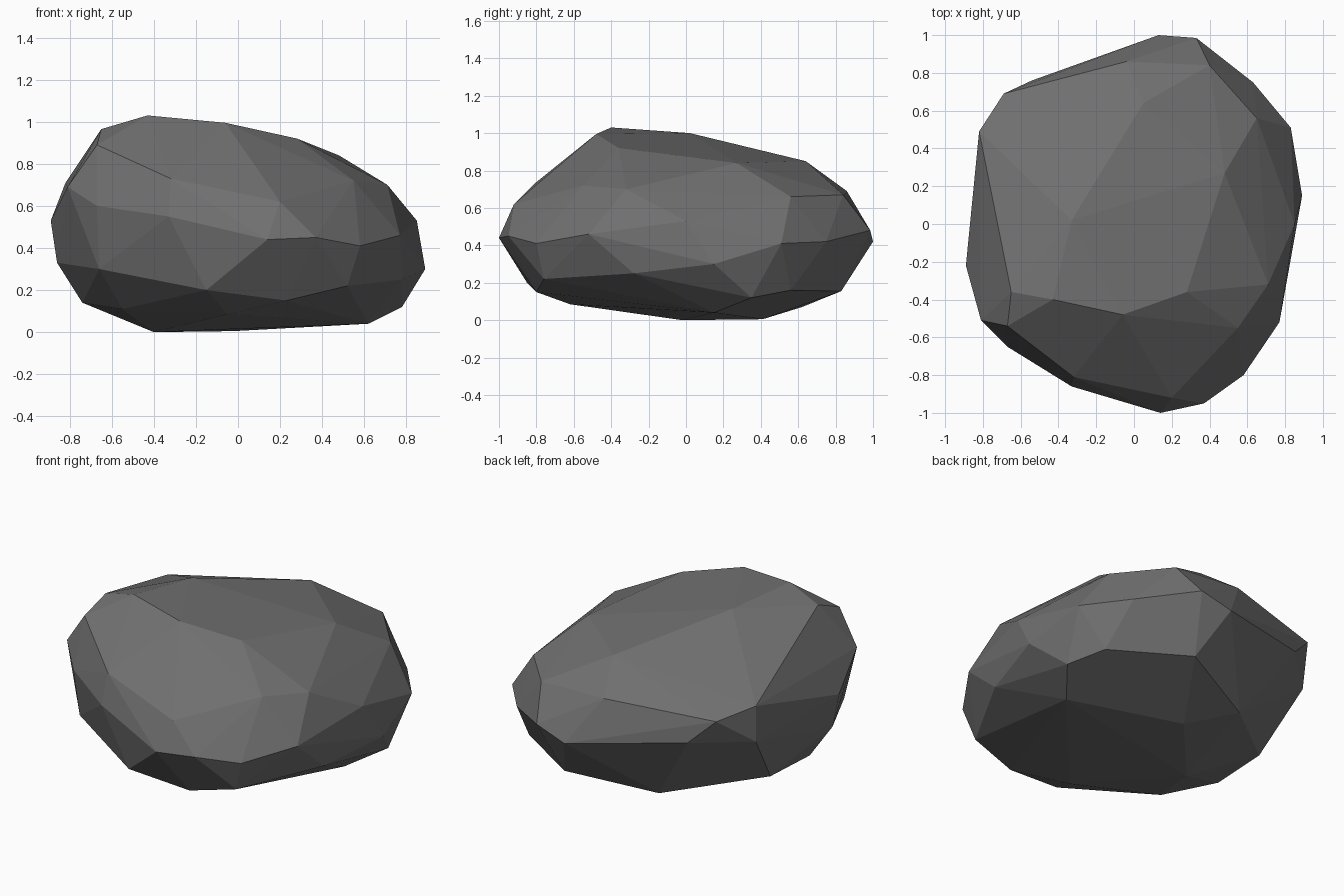
import bpy, bmesh
from math import radians

# Key corners of the boulder, from the resting face up to the crown
corners = [
    # underside
    (-.40, -.02, 0), (-.02, .41, .005), (.62, .15, .04), (-.05, -.62, .085),
    (-.55, -.42, .11), (.23, -.80, .15), (-.74, -.15, .14), (-.73, .22, .15),
    (-.25, .62, .07), (.25, .83, .155), (.68, .56, .16), (.78, .35, .12),
    # lower belt
    (-.66, -.60, .30), (-.15, -.85, .20), (.52, -.76, .22), (.78, -.28, .25),
    (.89, .15, .30), (.83, .51, .41), (.63, .75, .42), (-.86, -.20, .33),
    # widest belt
    (.13, 1.0, .42), (.33, .985, .48), (-.54, .76, .51), (-.82, .49, .49),
    (.85, 0, .53), (.77, -.52, .46), (.58, -.80, .41), (.37, -.95, .45),
    (.14, -1.0, .44), (-.33, -.86, .55), (-.67, -.65, .60), (-.89, -.22, .53),
    (-.81, -.51, .69), (-.82, .49, .71),
    # shoulder
    (-.69, .69, .655), (-.04, .86, .69), (.40, .84, .67), (.65, .56, .66),
    (.71, -.32, .70), (.55, -.55, .72), (.20, -.92, .62), (-.32, -.81, .73),
    # crown
    (-.67, -.54, .89), (-.65, -.36, .965), (-.43, -.40, 1.03), (-.06, -.48, .995),
    (.28, -.36, .92), (.48, .27, .84), (.05, .64, .85), (-.33, .02, 1.0),
]

# Wrap the corners in a faceted convex skin
bm = bmesh.new()
for c in corners:
    bm.verts.new(c)
bmesh.ops.convex_hull(bm, input=bm.verts[:])
bmesh.ops.delete(bm, geom=[v for v in bm.verts if not v.link_faces], context='VERTS')

# Merge nearly coplanar triangles into broad facets
bmesh.ops.dissolve_limit(bm, angle_limit=radians(2), verts=bm.verts[:], edges=bm.edges[:])
bmesh.ops.recalc_face_normals(bm, faces=bm.faces[:])

mesh = bpy.data.meshes.new("boulder")
bm.to_mesh(mesh)
bm.free()
boulder = bpy.data.objects.new("boulder", mesh)
bpy.context.collection.objects.link(boulder)

# Dark stone colour
stone = bpy.data.materials.new("stone")
stone.diffuse_color = (.16, .16, .16, 1)
mesh.materials.append(stone)
